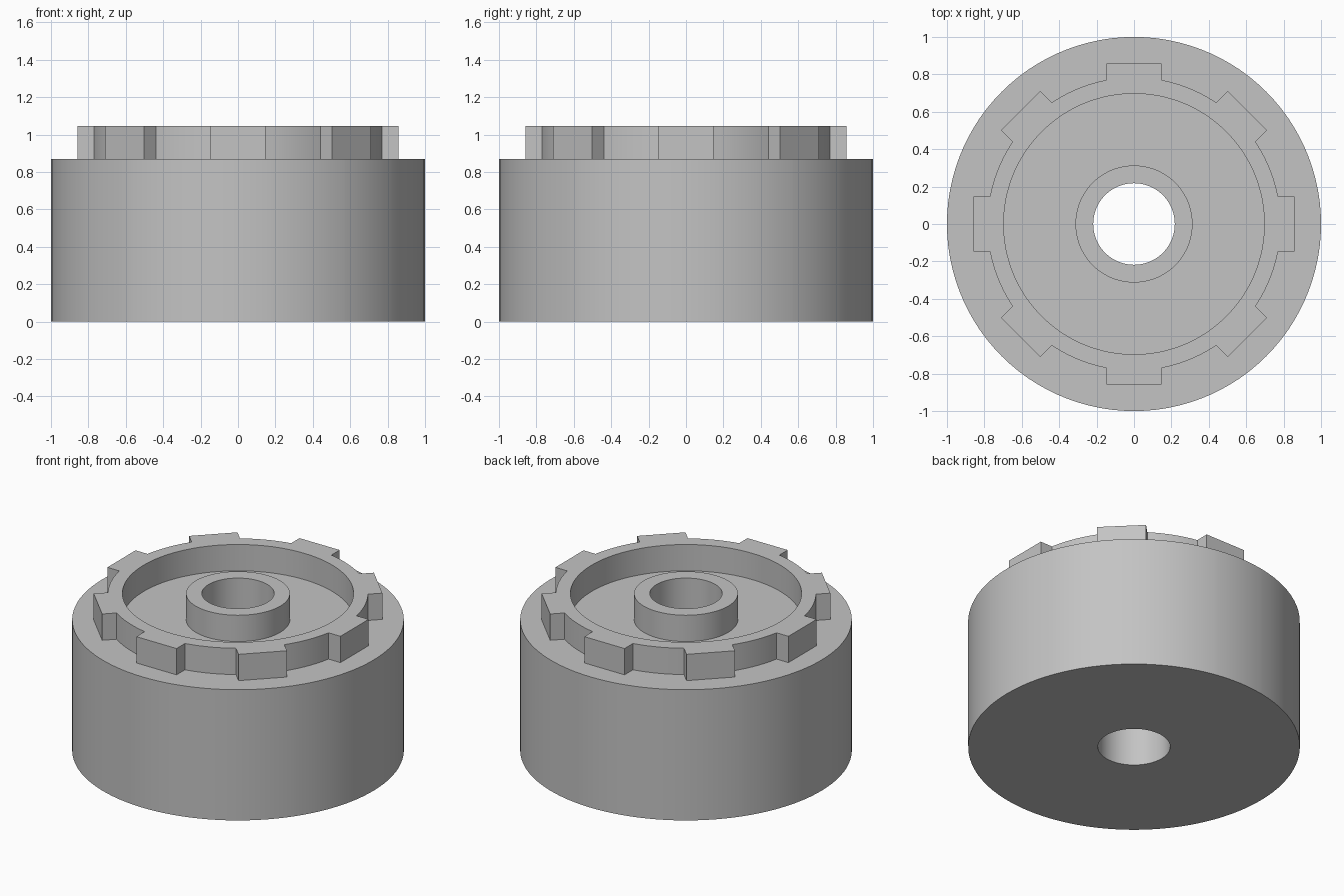
import bpy
import bmesh
from math import asin, atan2, cos, sin, pi

cube = bpy.data.objects.get("Cube")
if cube:
    bpy.data.objects.remove(cube, do_unlink=True)

# Main dimensions
BODY_R, BODY_H = 1.0, 0.87
TOP = 1.045
ROOT_R, TOOTH_R, TOOTH_HALF = 0.784, 0.858, 0.148
RECESS_R, BOSS_R, BORE_R = 0.697, 0.313, 0.218
TEETH = 8
PITCH = 2 * pi / TEETH

# One sector of the toothed outline: flat-topped tooth, then the root arc
tip = atan2(TOOTH_HALF, TOOTH_R)
root = asin(TOOTH_HALF / ROOT_R)
FLAT_STEPS, ARC_STEPS = 6, 7
sector = []
for i in range(FLAT_STEPS + 1):
    a = -tip + 2 * tip * i / FLAT_STEPS
    sector.append((a, TOOTH_R / cos(a)))
for i in range(ARC_STEPS + 1):
    sector.append((root + (PITCH - 2 * root) * i / ARC_STEPS, ROOT_R))
outline = [(a + PITCH * k, r) for k in range(TEETH) for a, r in sector]

# Closed cross-section from the bore outwards and back; None follows the teeth
profile = [
    (BORE_R, 0), (BODY_R, 0), (BODY_R, BODY_H),      # drum body
    (None, BODY_H), (None, TOP),                     # toothed collar
    (RECESS_R, TOP), (RECESS_R, BODY_H),             # recess
    (BOSS_R, BODY_H), (BOSS_R, TOP), (BORE_R, TOP),  # central boss and bore
]

bm = bmesh.new()
rings = []
for radius, z in profile:
    ring = []
    for a, tooth_r in outline:
        r = tooth_r if radius is None else radius
        ring.append(bm.verts.new((r * cos(a), r * sin(a), z)))
    rings.append(ring)

count = len(outline)
for k, ring in enumerate(rings):
    after = rings[(k + 1) % len(rings)]
    for i in range(count):
        j = (i + 1) % count
        bm.faces.new((ring[i], ring[j], after[j], after[i]))
bmesh.ops.recalc_face_normals(bm, faces=bm.faces)

mesh = bpy.data.meshes.new("toothed_hub")
bm.to_mesh(mesh)
bm.free()
hub = bpy.data.objects.new("toothed_hub", mesh)
bpy.context.collection.objects.link(hub)

# Plain grey finish
GREY = (0.55, 0.55, 0.55, 1)
mat = bpy.data.materials.new("plain_grey")
mat.use_nodes = True
mat.diffuse_color = GREY
for node in mat.node_tree.nodes:
    if node.type == "BSDF_PRINCIPLED":
        node.inputs["Base Color"].default_value = GREY
mesh.materials.append(mat)

# Smooth round walls with crisp edges
bpy.ops.object.select_all(action="DESELECT")
hub.select_set(True)
bpy.context.view_layer.objects.active = hub
bpy.ops.object.shade_smooth_by_angle(angle=pi / 6)
